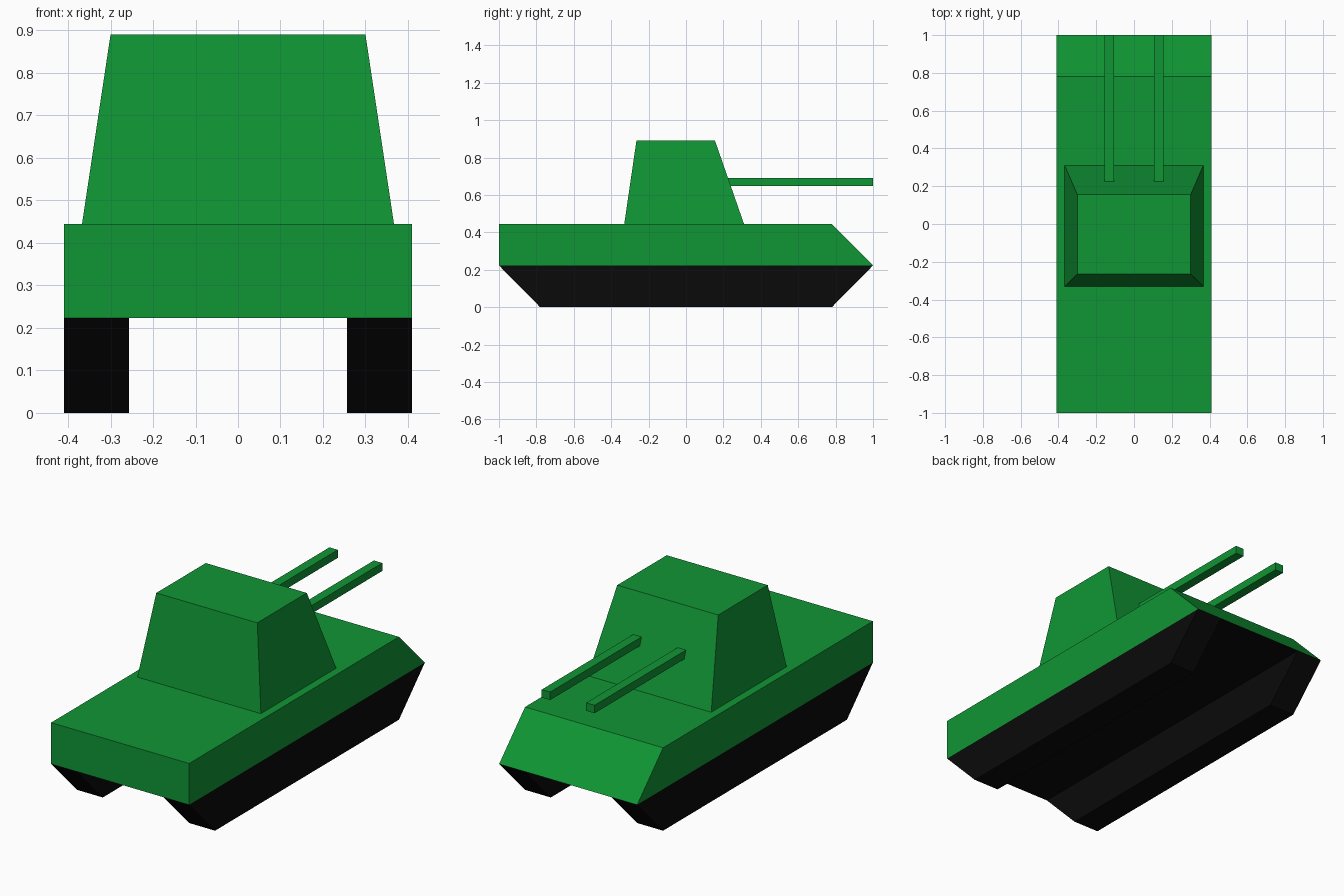
import bpy, bmesh

if "Cube" in bpy.data.objects:
    bpy.data.objects.remove(bpy.data.objects["Cube"])


def material(name, color):
    m = bpy.data.materials.new(name)
    m.diffuse_color = color
    m.use_nodes = True
    m.node_tree.nodes["Principled BSDF"].inputs["Base Color"].default_value = m.diffuse_color
    return m


green = material("green_paint", (0.005, 0.30, 0.035, 1))
black = material("black_rubber", (0.003, 0.003, 0.003, 1))


def finish(bm, name, mats):
    bmesh.ops.recalc_face_normals(bm, faces=bm.faces)
    mesh = bpy.data.meshes.new(name)
    if len(mats) > 1:  # second material goes on the underside
        for f in bm.faces:
            f.normal_update()
            f.material_index = int(f.normal.z < -0.9)
    bm.to_mesh(mesh)
    bm.free()
    for m in mats:
        mesh.materials.append(m)
    obj = bpy.data.objects.new(name, mesh)
    bpy.context.collection.objects.link(obj)
    return obj


def prism(name, profile, x0, x1, *mats):
    """Extrude a (y, z) side profile from x0 to x1."""
    bm = bmesh.new()
    face = bm.faces.new([bm.verts.new((x0, y, z)) for y, z in profile])
    ext = bmesh.ops.extrude_face_region(bm, geom=[face])
    verts = [g for g in ext["geom"] if isinstance(g, bmesh.types.BMVert)]
    bmesh.ops.translate(bm, verts=verts, vec=(x1 - x0, 0, 0))
    return finish(bm, name, mats)


W, BELLY, DECK, ROOF = 0.41, 0.223, 0.445, 0.89

# Hull with sloped nose and dark underside
prism("hull", [(-1, BELLY), (1, BELLY), (0.78, DECK), (-1, DECK)], -W, W, green, black)

# Turret: box tapered towards the roof
bm = bmesh.new()
bmesh.ops.create_cube(bm, size=2)
for v in bm.verts:
    top = v.co.z > 0
    half_x, back, front = (0.30, -0.265, 0.155) if top else (0.367, -0.33, 0.31)
    v.co = (half_x * v.co.x, front if v.co.y > 0 else back, ROOF if top else DECK)
finish(bm, "turret", [green])

# Tracks and gun barrels on both sides; barrels start flush on the turret slope
track = [(-1, BELLY), (-0.78, 0), (0.78, 0), (1, BELLY)]
barrel = [(0.237, 0.647), (1, 0.647), (1, 0.69), (0.222, 0.69)]
for side, s in (("left", -1), ("right", 1)):
    prism(side + "_track", track, s * 0.257, s * W, black)
    prism(side + "_gun_barrel", barrel, s * 0.107, s * 0.157, green)
